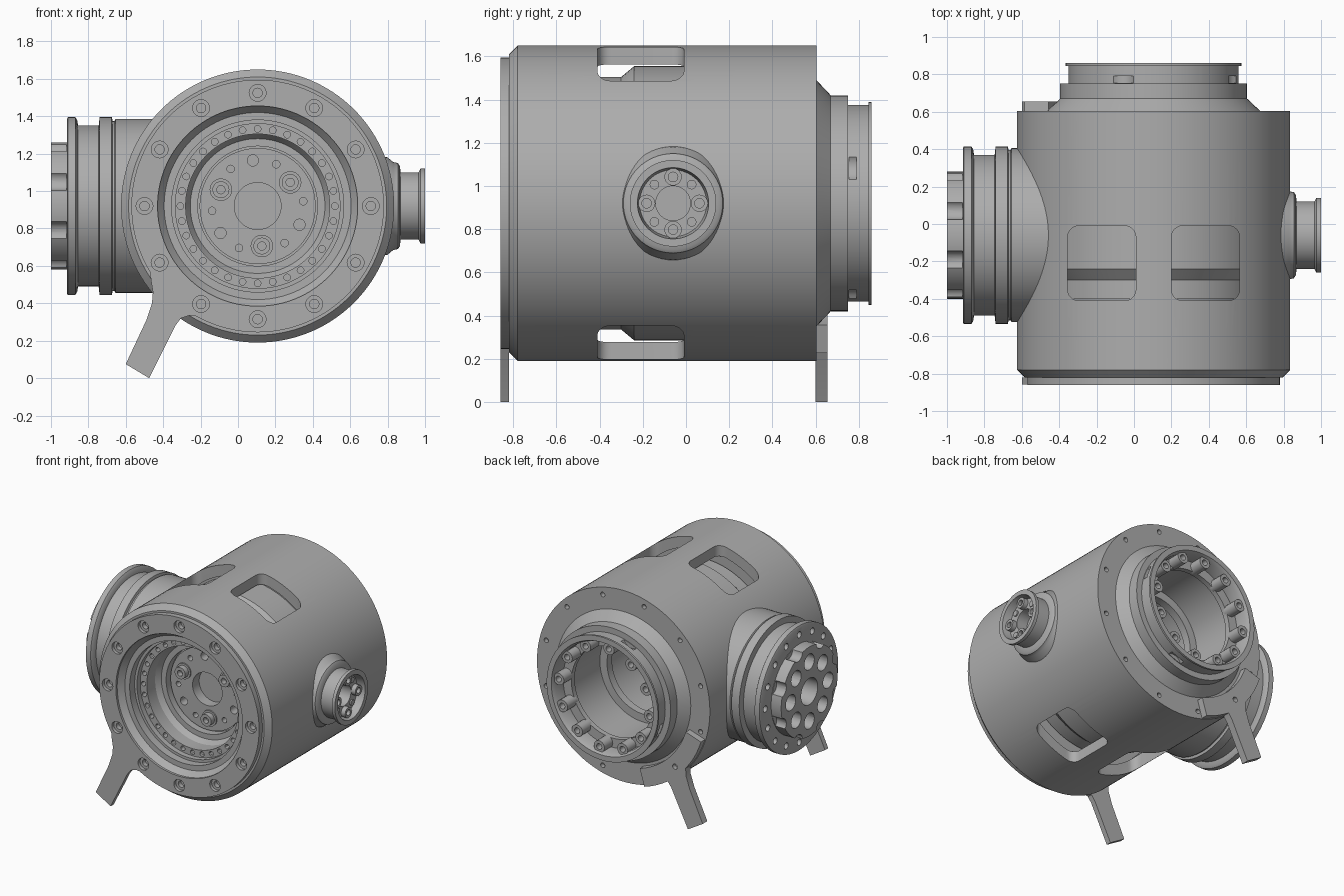
import bpy, bmesh
from math import sin, cos, pi, radians

if "Cube" in bpy.data.objects:
    bpy.data.objects.remove(bpy.data.objects["Cube"])

CX, CZ = 0.105, 0.92      # main axis, running front to back
SY = -0.06                # side ports axis, running left to right

grey = bpy.data.materials.new("machined grey")
grey.use_nodes = True
grey.diffuse_color = (0.42, 0.42, 0.42, 1)
grey.node_tree.nodes["Principled BSDF"].inputs["Base Color"].default_value = (0.42, 0.42, 0.42, 1)


def finish(name, bm):
    bmesh.ops.remove_doubles(bm, verts=bm.verts, dist=0.00001)
    bmesh.ops.recalc_face_normals(bm, faces=bm.faces)
    mesh = bpy.data.meshes.new(name)
    bm.to_mesh(mesh)
    bm.free()
    mesh.materials.append(grey)
    mesh.shade_smooth()
    mesh.set_sharp_from_angle(angle=radians(30))
    ob = bpy.data.objects.new(name, mesh)
    bpy.context.collection.objects.link(ob)
    return ob


def add_lathe(bm, profile, axis, centre, sides):
    """Revolve (radius, distance) points; the loop closes unless it ends on the axis."""
    rings = []
    for r, t in profile:
        ring = []
        for i in range(sides):
            a = 2 * pi * i / sides
            u, v = centre[0] + r * cos(a), centre[1] + r * sin(a)
            ring.append(bm.verts.new((u, t, v) if axis == "y" else (t, u, v)))
        rings.append(ring)
    pairs = list(zip(rings, rings[1:]))
    if profile[0][0] > 0:
        pairs.append((rings[-1], rings[0]))
    for p, q in pairs:
        for i in range(sides):
            j = (i + 1) % sides
            bm.faces.new((p[i], p[j], q[j], q[i]))


def lathe(name, profile, axis, centre, sides=96):
    bm = bmesh.new()
    add_lathe(bm, profile, axis, centre, sides)
    return finish(name, bm)


def circle_of(name, profile, axis, centre, radius, count, start=0, sides=20):
    """Repeat a small turned part around a bolt circle."""
    bm = bmesh.new()
    for k in range(count):
        a = radians(start) + 2 * pi * k / count
        spot = (centre[0] + radius * cos(a), centre[1] + radius * sin(a))
        add_lathe(bm, profile, axis, spot, sides)
    return finish(name, bm)


def pin(r, a, b):
    return [(0, a), (r, a), (r, b), (0, b)]


def prism(name, outline, place, lo, hi):
    bm = bmesh.new()
    ends = [[bm.verts.new(place(u, v, w)) for u, v in outline] for w in (lo, hi)]
    bm.faces.new(ends[0])
    bm.faces.new(ends[1])
    n = len(outline)
    for i in range(n):
        j = (i + 1) % n
        bm.faces.new((ends[0][i], ends[0][j], ends[1][j], ends[1][i]))
    return finish(name, bm)


def cut(ob, *cutters):
    for c in cutters:
        c.hide_render = True
        mod = ob.modifiers.new("cut", "BOOLEAN")
        mod.operation = "DIFFERENCE"
        mod.solver = "EXACT"
        mod.object = c
    graph = bpy.context.evaluated_depsgraph_get()
    mesh = bpy.data.meshes.new_from_object(ob.evaluated_get(graph))
    ob.modifiers.clear()
    ob.data = mesh
    mesh.shade_smooth()
    mesh.set_sharp_from_angle(angle=radians(30))
    for c in cutters:
        bpy.data.objects.remove(c)


def rounded_rect(x0, x1, y0, y1, r, steps=6):
    corners = [(x1 - r, y1 - r), (x0 + r, y1 - r), (x0 + r, y0 + r), (x1 - r, y0 + r)]
    return [(cx + r * cos(pi / 2 * (k + s / steps)), cy + r * sin(pi / 2 * (k + s / steps)))
            for k, (cx, cy) in enumerate(corners) for s in range(steps + 1)]


def arc(r, a, b, steps=10):
    angles = [radians(a + (b - a) * i / steps) for i in range(steps + 1)]
    return [(CX + r * cos(t), CZ + r * sin(t)) for t in angles]


def upright(u, v, w):
    return (u, w, v)


def flat(u, v, w):
    return (u, v, w)


main, side = (CX, CZ), (SY, CZ)

# Outer shell with windows, front screw holes and small rear holes
shell = lathe("outer_shell", [
    (.535, -.86), (.675, -.86), (.675, -.82), (.69, -.82), (.73, -.78), (.73, .605),
    (.55, .605), (.55, 0), (.65, 0), (.65, -.42), (.535, -.42)], "y", main, 128)
cut(shell,
    prism("window_cutter", rounded_rect(-.355, .01, -.41, -.01, .06), flat, -.1, 1.9),
    prism("window_cutter", rounded_rect(.2, .565, -.41, -.01, .06), flat, -.1, 1.9),
    circle_of("screw_cutter", [(0, -.9), (.045, -.9), (.045, -.835), (.025, -.835),
                               (.025, -.8), (0, -.8)], "y", main, .605, 12),
    circle_of("rear_hole_cutter", pin(.018, .57, .65), "y", main, .675, 12, 15))

# Inner core: stepped front recess, hub face, rear collar and rear bore
core = lathe("inner_core", [
    (0, -.36), (.37, -.36), (.37, .70), (.345, .70), (.345, .74), (.415, .74),
    (.415, .83), (.43, .86), (.47, .86), (.47, .845), (.455, .845), (.455, .75),
    (.50, .75), (.50, .67), (.585, .59), (.635, .59), (.635, -.24), (.585, -.30),
    (.585, -.40), (.553, -.40), (.553, -.85), (.545, -.855), (.50, -.80), (.46, -.80),
    (.46, -.74), (.44, -.74), (.44, -.70), (.385, -.70), (.385, -.60), (.36, -.56),
    (.32, -.56), (.32, -.50), (.31, -.50), (.31, -.52), (.125, -.52), (.125, -.44),
    (0, -.44)], "y", main, 96)
cut(core,
    circle_of("ring_hole_cutter", pin(.018, -.75, -.66), "y", main, .413, 32, sides=12),
    circle_of("hub_hole_cutter", pin(.03, -.6, -.45), "y", main, .245, 3, 96),
    circle_of("hub_pin_cutter", pin(.02, -.6, -.47), "y", main, .245, 6, 6),
    circle_of("collar_notch_cutter", pin(.075, .755, .79), "y", main, .50, 4, 21))

# Hub screws, rear collar posts and the inner rear rings
circle_of("hub_screws", [(0, -.53), (.022, -.53), (.022, -.57), (.045, -.57),
                         (.045, -.53), (.06, -.53), (.06, -.50), (0, -.50)],
          "y", main, .215, 3, 36, 24)
circle_of("collar_posts", [(0, .79), (.022, .79), (.022, .84), (.045, .84),
                           (.045, .72), (0, .72)], "y", main, .385, 12, 6)
lathe("rear_inner_ring", [(.31, .30), (.38, .30), (.38, .36), (.31, .36)], "y", main)
circle_of("rear_inner_bosses", [(0, -.34), (.035, -.34), (.035, -.28), (.06, -.28),
                                (.06, -.37), (0, -.37)], "y", main, .22, 6, 6)

# Large port on the model's right
port = lathe("large_side_port", [
    (0, -.45), (.465, -.45), (.465, -.655), (.455, -.66), (.455, -.67), (.475, -.675),
    (.475, -.74), (.43, -.745), (.43, -.855), (.46, -.86), (.475, -.87), (.475, -.91),
    (.465, -.915), (.34, -.915), (.34, -1), (.1, -1), (.1, -.85), (0, -.85)], "x", side)
cut(port,
    circle_of("port_hole_cutter", pin(.06, -1.05, -.87), "x", side, .225, 8),
    circle_of("scallop_cutter", pin(.055, -1.05, -.918), "x", side, .36, 8, 22.5),
    circle_of("port_screw_cutter", pin(.024, -.95, -.88), "x", side, .41, 16))

# Small port on the model's left
lathe("small_side_port", [
    (0, .75), (.27, .75), (.26, .80), (.235, .83), (.23, .855), (.215, .865), (.18, .87),
    (.18, .965), (.2, .975), (.2, 1), (.165, 1), (.155, .94), (.08, .94), (.08, .85),
    (0, .85)], "x", side, 64)
circle_of("small_port_screws", [(0, .95), (.022, .95), (.022, .975), (.04, .975),
                                (.04, .93), (0, .93)], "x", side, .122, 4)
circle_of("small_port_pins", pin(.022, .93, .95), "x", side, .122, 4, 45)

# Support legs: the front one grows out of the ring, the rear one has a curved bracket
leg = [(-.465, .52), (-.455, .46), (-.46, .40), (-.49, .31), (-.6, .075), (-.475, 0),
       (-.335, .28), (-.305, .32), (-.26, .335)]
prism("front_leg", [(-.35, .47), (-.47, .57)] + leg + [(-.2, .33)], upright, -.859, -.82)
rear = prism("rear_leg", arc(.725, 198, 214) + leg[1:-1] + arc(.725, 241, 253)
             + arc(.59, 253, 198), upright, .6, .655)
cut(rear, circle_of("bracket_hole_cutter", pin(.02, .62, .7), "y", main, .665, 12, 15))
